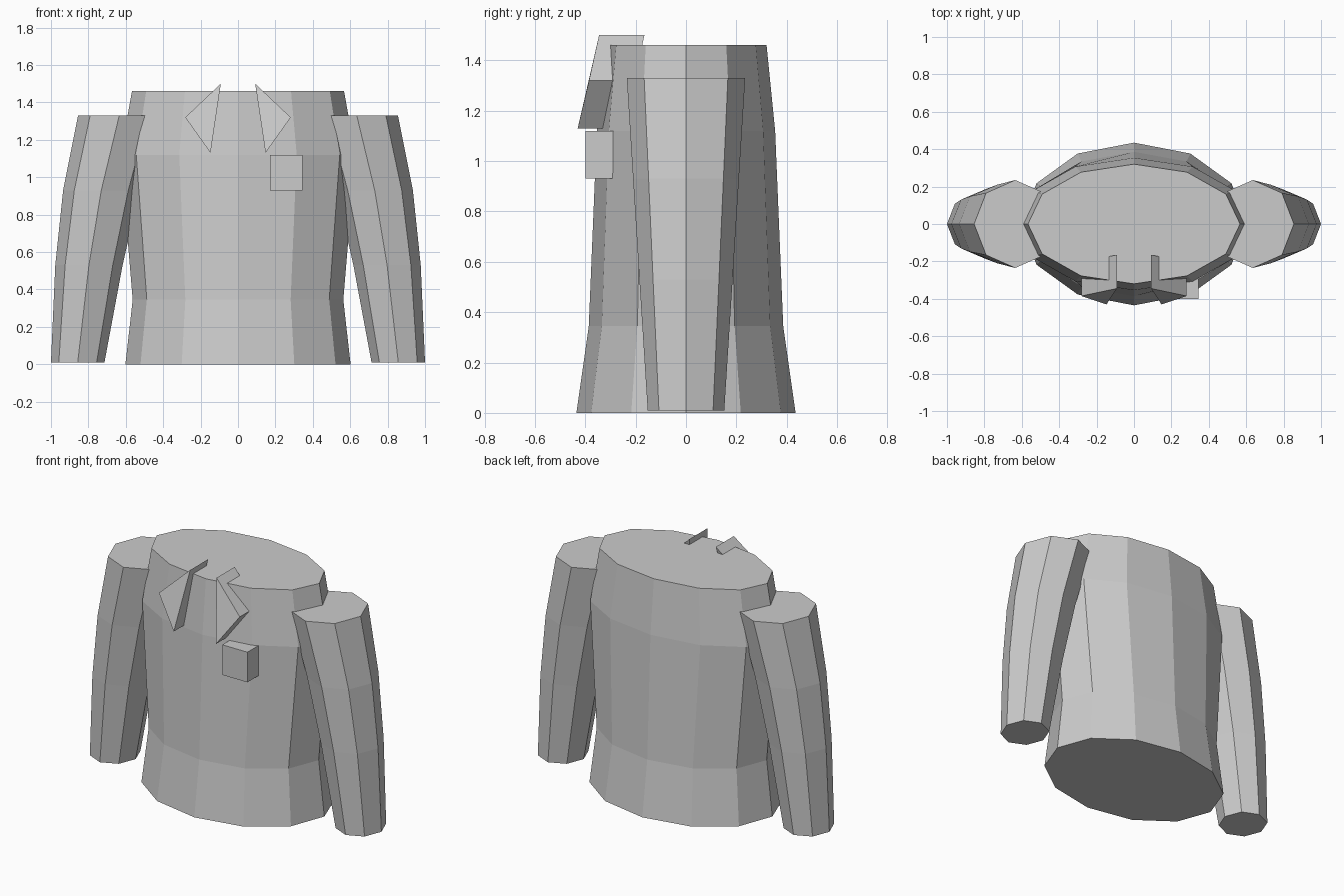
import bpy
import bmesh
from math import cos, sin, tau

cube = bpy.data.objects.get("Cube")
if cube:
    bpy.data.objects.remove(cube, do_unlink=True)

# Single plain cloth colour
cloth = bpy.data.materials.new("light grey cloth")
cloth.use_nodes = True
GREY = (0.6, 0.6, 0.6, 1)
cloth.diffuse_color = GREY
cloth.node_tree.nodes["Principled BSDF"].inputs["Base Color"].default_value = GREY


def finish(name, bm):
    bmesh.ops.recalc_face_normals(bm, faces=bm.faces)
    mesh = bpy.data.meshes.new(name)
    bm.to_mesh(mesh)
    bm.free()
    mesh.materials.append(cloth)
    obj = bpy.data.objects.new(name, mesh)
    bpy.context.collection.objects.link(obj)
    return obj


def loft(name, loops):
    """Skin a stack of equal loops and cap both ends."""
    bm = bmesh.new()
    rings = [[bm.verts.new(p) for p in loop] for loop in loops]
    n = len(rings[0])
    for a, b in zip(rings, rings[1:]):
        for i in range(n):
            j = (i + 1) % n
            bm.faces.new((a[i], a[j], b[j], b[i]))
    bm.faces.new(rings[0][::-1])
    bm.faces.new(rings[-1])
    return finish(name, bm)


def ellipse(sides, cx, rx, ry, z):
    return [(cx + rx * cos(tau * i / sides), ry * sin(tau * i / sides), z)
            for i in range(sides)]


# Body: height, half width, half depth
BODY = [(0, 0.602, 0.435), (0.345, 0.563, 0.386),
        (1.12, 0.628, 0.354), (1.46, 0.567, 0.32)]
loft("body", [ellipse(12, 0, rx, ry, z) for z, rx, ry in BODY])

# Sleeves: height, centre, half width, half depth
SLEEVE = [(0.01, 0.857, 0.143, 0.152), (0.53, 0.797, 0.18, 0.185),
          (0.93, 0.731, 0.204, 0.21), (1.33, 0.635, 0.22, 0.235)]
# Collar flap: outline corners on its slanted front
FLAP = [(0.092, -0.345, 1.5), (0.282, -0.385, 1.32), (0.147, -0.43, 1.13)]
FLAP_DEPTH = 0.18

for side, s in (("left", 1), ("right", -1)):
    loft(side + "_sleeve", [ellipse(8, s * cx, rx, ry, z)
                            for z, cx, rx, ry in SLEEVE])
    loft(side + "_collar_flap", [[(s * x, y + d, z) for x, y, z in FLAP]
                                 for d in (0, FLAP_DEPTH)])

# Chest pocket, its back sunk into the body
bm = bmesh.new()
bmesh.ops.create_cube(bm, size=1)
bmesh.ops.scale(bm, vec=(0.175, 0.18, 0.19), verts=bm.verts)
bmesh.ops.translate(bm, vec=(0.258, -0.31, 1.025), verts=bm.verts)
finish("chest_pocket", bm)
